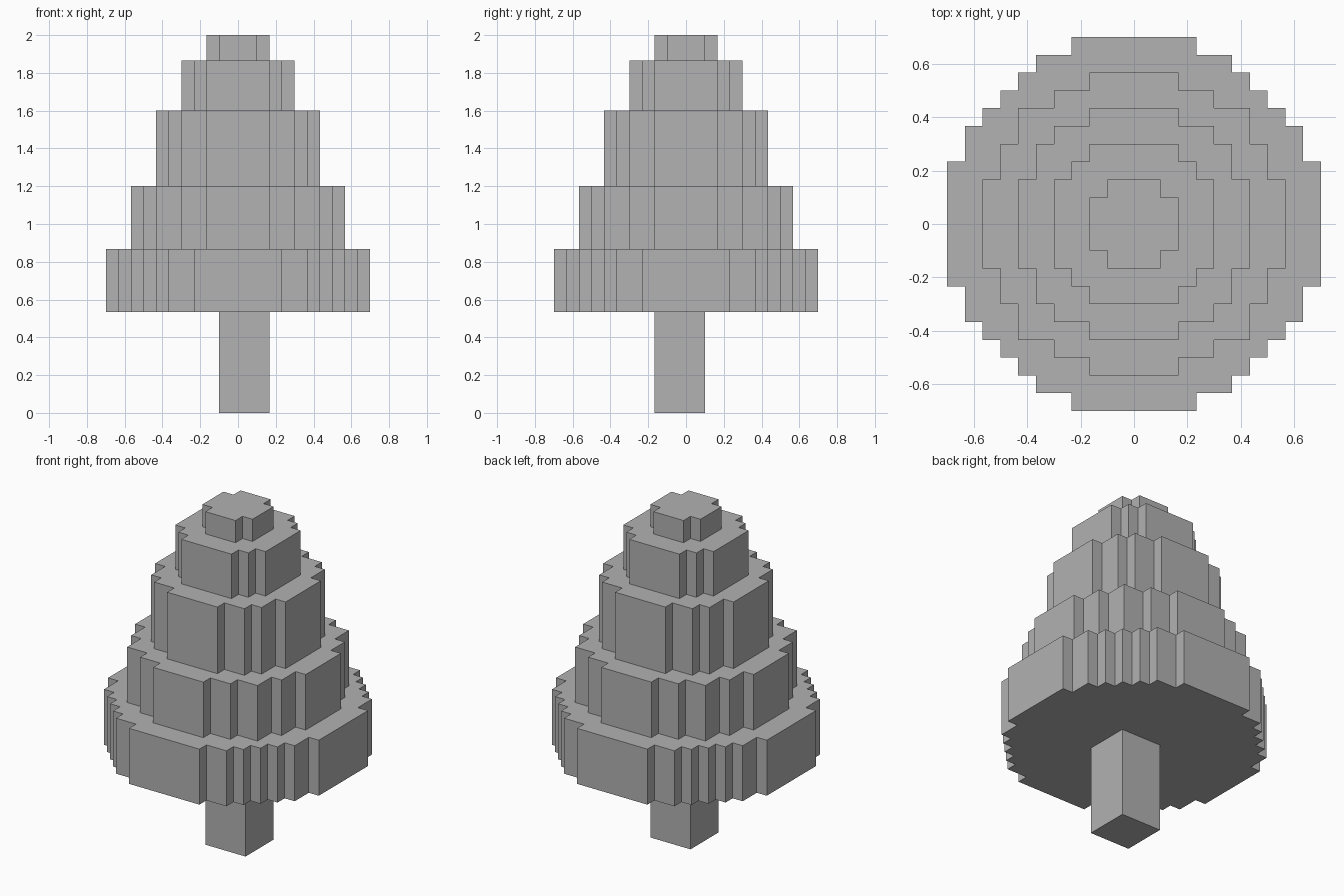
import bpy
import bmesh
import math

cube = bpy.data.objects.get("Cube")
if cube:
    bpy.data.objects.remove(cube, do_unlink=True)

UNIT = 2 / 30  # edge of one block

grey = bpy.data.materials.new("mid grey")
grey.use_nodes = True
colour = (0.445, 0.445, 0.445, 1)
grey.diffuse_color = colour
grey.node_tree.nodes["Principled BSDF"].inputs["Base Color"].default_value = colour


def stepped_disc(n):
    """Outline of a blocky disc reaching n blocks out from its centre block."""
    radius = n + 0.5
    reach = [math.floor(math.sqrt(radius ** 2 - i ** 2)) for i in range(n + 1)]
    quarter = []
    for i in range(n):
        if reach[i] != reach[i + 1]:
            quarter += [(i + 0.5, reach[i] + 0.5), (i + 0.5, reach[i + 1] + 0.5)]
    quarter.append((radius, reach[n] + 0.5))
    outline = []
    for _ in range(4):
        outline += quarter
        quarter = [(y, -x) for x, y in quarter]
    return outline


def prism(name, outline, bottom, top):
    """Extrude an outline, given in blocks, between two heights."""
    bm = bmesh.new()
    base = bm.faces.new([bm.verts.new((x * UNIT, y * UNIT, bottom * UNIT)) for x, y in outline])
    extruded = bmesh.ops.extrude_face_region(bm, geom=[base], use_keep_orig=True)
    moved = [v for v in extruded["geom"] if isinstance(v, bmesh.types.BMVert)]
    bmesh.ops.translate(bm, verts=moved, vec=(0, 0, (top - bottom) * UNIT))
    bmesh.ops.recalc_face_normals(bm, faces=bm.faces[:])
    mesh = bpy.data.meshes.new(name)
    bm.to_mesh(mesh)
    bm.free()
    mesh.materials.append(grey)
    obj = bpy.data.objects.new(name, mesh)
    bpy.context.collection.objects.link(obj)


# Square trunk, half a block off centre
prism("trunk", [(-1.5, -2.5), (2.5, -2.5), (2.5, 1.5), (-1.5, 1.5)], 0, 8)

# Foliage tiers: reach, bottom and top in blocks
tiers = [(10, 8, 13), (8, 13, 18), (6, 18, 24), (4, 24, 28), (2, 28, 30)]
for number, (reach, bottom, top) in enumerate(tiers, 1):
    prism(f"foliage_tier_{number}", stepped_disc(reach), bottom, top)
